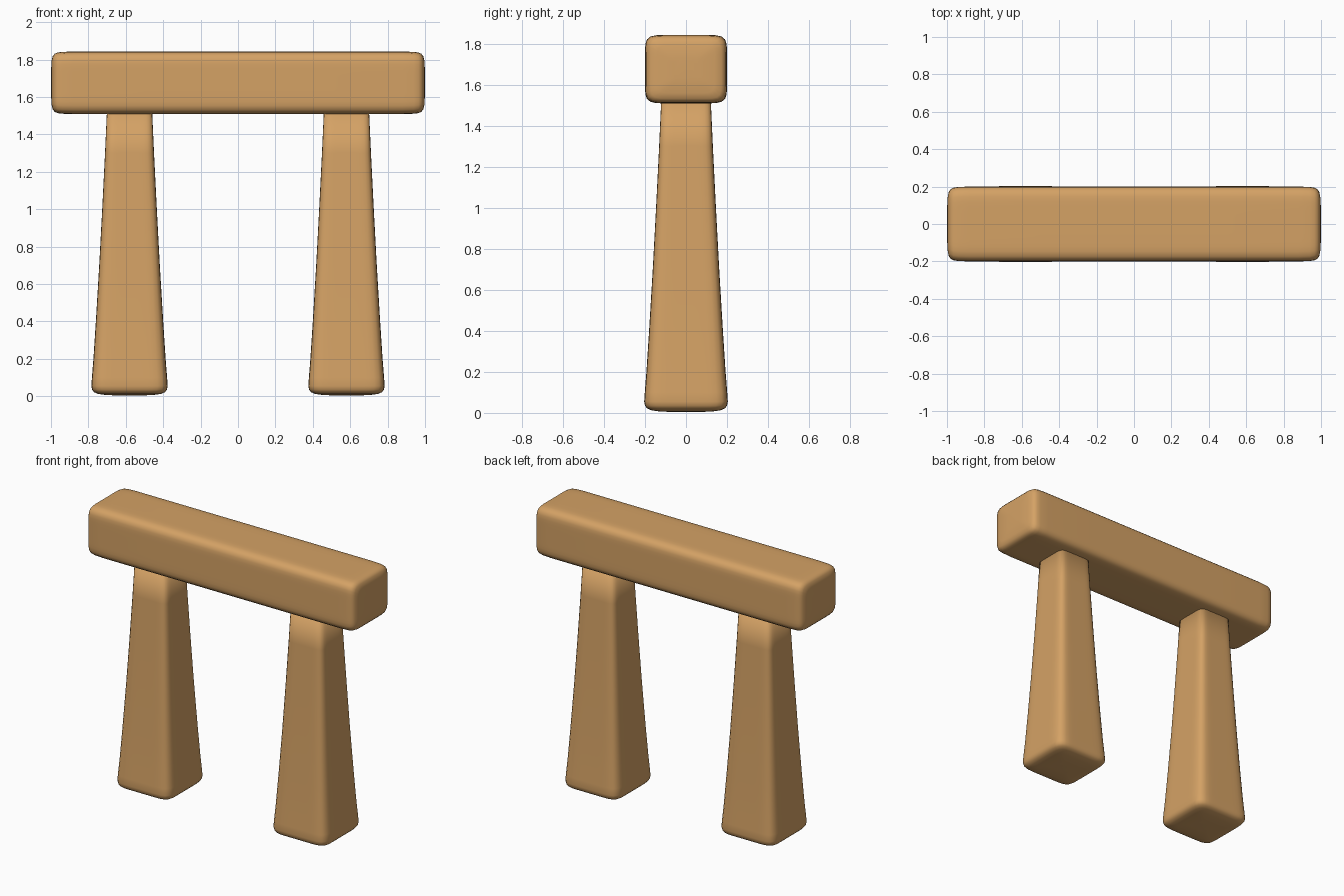
import bpy, bmesh, math
from mathutils import Vector

if "Cube" in bpy.data.objects:
    bpy.data.objects.remove(bpy.data.objects["Cube"])

SEG = 64

def squircle(a, b, n):
    # Rounded rectangle outline with gently crowned sides
    pts = []
    for i in range(SEG):
        t = 2 * math.pi * (i + 0.5) / SEG
        c, s = math.cos(t), math.sin(t)
        r = (abs(c) ** n + abs(s) ** n) ** (-1 / n)
        pts.append((a * r * c, b * r * s))
    return pts

def loft(name, sections, n, place, mat):
    # sections: (distance along axis, half width, half depth)
    bm = bmesh.new()
    rings = [[bm.verts.new(place(d, u, v)) for u, v in squircle(a, b, n)]
             for d, a, b in sections]
    for r0, r1 in zip(rings, rings[1:]):
        for i in range(SEG):
            j = (i + 1) % SEG
            bm.faces.new((r0[i], r0[j], r1[j], r1[i]))
    bm.faces.new(rings[0][::-1])
    bm.faces.new(rings[-1])
    bmesh.ops.recalc_face_normals(bm, faces=bm.faces)
    for f in bm.faces:
        f.smooth = True
    me = bpy.data.meshes.new(name)
    bm.to_mesh(me)
    bm.free()
    me.materials.append(mat)
    ob = bpy.data.objects.new(name, me)
    bpy.context.collection.objects.link(ob)
    return ob

stone = bpy.data.materials.new("warm_stone")
stone.diffuse_color = (0.66, 0.36, 0.13, 1)
stone.use_nodes = True
stone.node_tree.nodes["Principled BSDF"].inputs["Base Color"].default_value = stone.diffuse_color

# Lintel: rounded beam lofted along x
end = [(1.0, 0.30), (0.997, 0.70), (0.99, 0.86), (0.98, 0.93),
       (0.965, 0.97), (0.94, 0.99), (0.88, 1.0), (0.5, 1.0)]
beam = [(-d, 0.2 * s, 0.167 * s) for d, s in end]
beam += [(d, 0.2 * s, 0.167 * s) for d, s in reversed(end)]
loft("lintel", beam, 8, lambda d, u, v: Vector((d, u, 1.676 + v)), stone)

# Pillars: flared at the foot, softly rounded base, tucked into the lintel
leg = [(0.004, 0.06), (0.007, 0.13), (0.013, 0.17), (0.022, 0.19),
       (0.035, 0.2), (0.055, 0.204), (0.1, 0.201), (0.2, 0.193),
       (0.4, 0.180), (0.7, 0.162), (1.0, 0.146), (1.3, 0.131), (1.52, 0.121)]
for side, x in (("left", -0.58), ("right", 0.58)):
    loft(side + "_pillar", [(z, h, h) for z, h in leg], 7.5,
         lambda d, u, v, x=x: Vector((x + u, v, d)), stone)
